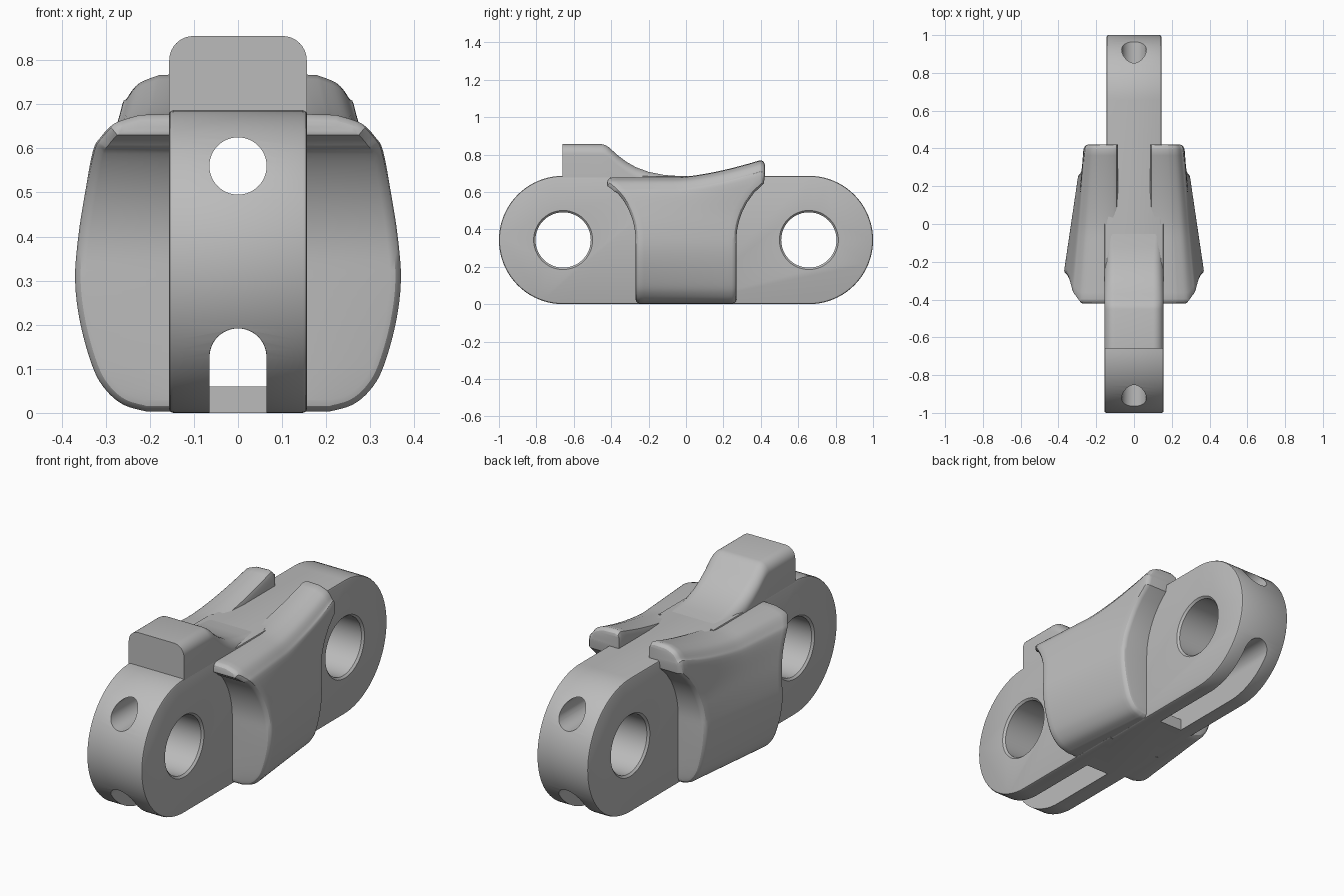
import bpy, bmesh
from math import sin, cos, pi, sqrt
from mathutils import Vector

if "Cube" in bpy.data.objects:
    bpy.data.objects.remove(bpy.data.objects["Cube"])

# Single material
steel = bpy.data.materials.new("plain_grey")
steel.use_nodes = True
GREY = (0.5, 0.5, 0.5, 1)
steel.diffuse_color = GREY
steel.node_tree.nodes["Principled BSDF"].inputs["Base Color"].default_value = GREY

PIN_Y, MID_Z, END_R = 0.657, 0.343, 0.343
INNER = 0.085


def finish(name, bm):
    mesh = bpy.data.meshes.new(name)
    bm.to_mesh(mesh)
    bm.free()
    mesh.materials.append(steel)
    ob = bpy.data.objects.new(name, mesh)
    bpy.context.collection.objects.link(ob)
    return ob


def activate(ob):
    bpy.ops.object.select_all(action="DESELECT")
    ob.select_set(True)
    bpy.context.view_layer.objects.active = ob


def smooth(ob):
    activate(ob)
    bpy.ops.object.shade_smooth_by_angle(angle=pi / 6)


def loft(sections):
    """Closed solid through a row of matching loops."""
    bm = bmesh.new()
    loops = [[bm.verts.new(p) for p in s] for s in sections]
    n = len(loops[0])
    for a, b in zip(loops, loops[1:]):
        for i in range(n):
            j = (i + 1) % n
            bm.faces.new((a[i], a[j], b[j], b[i]))
    bm.faces.new(loops[0])
    bm.faces.new(loops[-1])
    bmesh.ops.recalc_face_normals(bm, faces=bm.faces)
    return bm


def circle(r, n=48):
    return [(r * cos(2 * pi * i / n), r * sin(2 * pi * i / n)) for i in range(n)]


def arch(r, z, bottom, n=24):
    """Slot outline with a round top."""
    top = [(r * cos(pi * i / n), z + r * sin(pi * i / n)) for i in range(n + 1)]
    return top + [(-r, bottom), (r, bottom)]


def along_y(outline, y0, y1):
    return loft([[(x, y, z) for x, z in outline] for y in (y0, y1)])


def cut(ob, cutters):
    activate(ob)
    for bm in cutters:
        tool = finish("cutter", bm)
        tool.hide_render = True
        mod = ob.modifiers.new("cut", "BOOLEAN")
        mod.operation, mod.solver, mod.object = "DIFFERENCE", "EXACT", tool
        bpy.ops.object.modifier_apply(modifier=mod.name)
        bpy.data.objects.remove(tool)


# Link bar: a rounded half for each end, pin eye and oil channels cut through
def bar_half(name, side, w):
    steps = 40
    outline = [(0, 0)]
    for i in range(steps + 1):
        a = -pi / 2 + pi * i / steps
        outline.append((side * (PIN_Y + END_R * cos(a)), MID_Z + END_R * sin(a)))
    outline.append((0, 2 * END_R))
    bm = loft([[(x, y, z) for y, z in outline] for x in (-w, w)])
    rim = [e for e in bm.edges
           if e.verts[0].co.x == e.verts[1].co.x
           and max(abs(v.co.y) for v in e.verts) > 0.1]
    bmesh.ops.bevel(bm, geom=rim, offset=0.01, segments=2, profile=0.5, affect="EDGES")
    ob = finish(name, bm)

    eye = [(-w - 0.02, 0.178), (-w + 0.01, 0.148), (w - 0.01, 0.148), (w + 0.02, 0.178)]
    pin = loft([[(x, side * PIN_Y + a, MID_Z + b) for a, b in circle(r)] for x, r in eye])
    drill = along_y([(x, 0.56 + z) for x, z in circle(0.065)], -1.2, 1.2)
    tunnel = along_y(arch(0.0645, 0.127, 0.06), -1.2, 1.2)
    slot = along_y(arch(0.065, 0.127, -0.1), side * 0.28, side * 1.2)
    cut(ob, [pin, drill, slot, tunnel])
    smooth(ob)


bar_half("front_bar", -1, 0.157)
bar_half("rear_bar", 1, 0.145)


# Drive block with its ramp running down to the bar
def block_section(y, top, w=0.156, base=0.64):
    r = min(0.055, top - base - 0.003)
    arc = [(w - r + r * cos(pi * i / 16), top - r + r * sin(pi * i / 16)) for i in range(9)]
    half = [(w, base)] + arc
    return [(x, y, z) for x, z in half] + [(-x, y, z) for x, z in reversed(half)]


ramp = [(-0.66, 0.855), (-0.45, 0.855), (-0.43, 0.85), (-0.41, 0.837), (-0.37, 0.8),
        (-0.32, 0.762), (-0.27, 0.733), (-0.2, 0.707), (-0.12, 0.691), (0, 0.682)]
smooth(finish("drive_block", loft([block_section(*p) for p in ramp])))


# Side wings: curved shell hugging the bar, hollowed at both ends to clear the next link
def wing_top(y):
    return 0.679 + 0.28 * max(0, y + 0.05) ** 1.5


def wing_reach(z):
    rise = min(max(z - 0.345, 0), 0.306)
    return 0.655 - sqrt(0.385 ** 2 - rise ** 2)


def spline(pts, steps=4):
    out = []
    ext = [pts[0]] + pts + [pts[-1]]
    for a, b, c, d in zip(ext, ext[1:], ext[2:], ext[3:]):
        for k in range(steps):
            t = k / steps
            out.append(0.5 * (2 * b + (c - a) * t + (2 * a - 5 * b + 4 * c - d) * t * t
                              + (3 * b - a - 3 * c + d) * t ** 3))
    return out + [pts[-1]]


LOWER = [(0.2, 0.003), (0.25, 0.018), (0.288, 0.05), (0.317, 0.1), (0.345, 0.2),
         (0.357, 0.3), (0.35, 0.4), (0.335, 0.5)]
CROWN = [(0.318, 0.085), (0.302, 0.055), (0.27, 0.022), (0.215, 0.003)]


def wing_profile(y):
    top = wing_top(y)
    taper = 0.934 - 0.241 * y
    pts = LOWER + [(x, top - drop) for x, drop in CROWN]
    outer = spline([Vector((x * taper, z)) for x, z in pts])
    start = [Vector((INNER, 0.003))]
    lip = [(INNER + 0.025, 0), (INNER + 0.007, 0.007), (INNER, 0.025), (INNER, 0.1)]
    return start + outer + [Vector((x, top - d)) for x, d in lip]


def wing_column(t, pull, inset):
    """One rib of the shell; pull shortens it and inset rounds its rim."""
    prof = wing_profile(t * 0.42)
    rib = []
    for i, p in enumerate(prof):
        run = prof[min(i + 1, len(prof) - 1)] - prof[max(i - 1, 0)]
        normal = Vector((run.y, -run.x)).normalized()
        q = p - normal * inset if i < len(prof) - 4 else p - Vector((0, inset))
        rib.append((max(q.x, INNER), t * (wing_reach(p.y) - pull), q.y))
    return rib


ROUND = 0.025
rim = [(ROUND * (1 - sin(a)), ROUND * (1 - cos(a))) for a in (pi / 2, pi / 3, pi / 6, 0)]
front = [wing_column(-1, pull, inset) for pull, inset in rim]
middle = [wing_column(k / 12, ROUND, 0) for k in range(-11, 12)]
back = [wing_column(1, pull, inset) for pull, inset in reversed(rim)]
ribs = front + middle + back
ribs = ([[(INNER, y, z) for x, y, z in ribs[0]]] + ribs
        + [[(INNER, y, z) for x, y, z in ribs[-1]]])

bm = bmesh.new()
grid = [[bm.verts.new(p) for p in rib] for rib in ribs]
for a, b in zip(grid, grid[1:]):
    for i in range(len(a) - 1):
        bm.faces.new((a[i], b[i], b[i + 1], a[i + 1]))
bmesh.ops.remove_doubles(bm, verts=bm.verts, dist=0.0005)
bmesh.ops.dissolve_degenerate(bm, edges=bm.edges, dist=0.0001)
wings = finish("side_wings", bm)
mirror = wings.modifiers.new("both_sides", "MIRROR")
mirror.use_axis = (True, False, False)
smooth(wings)
